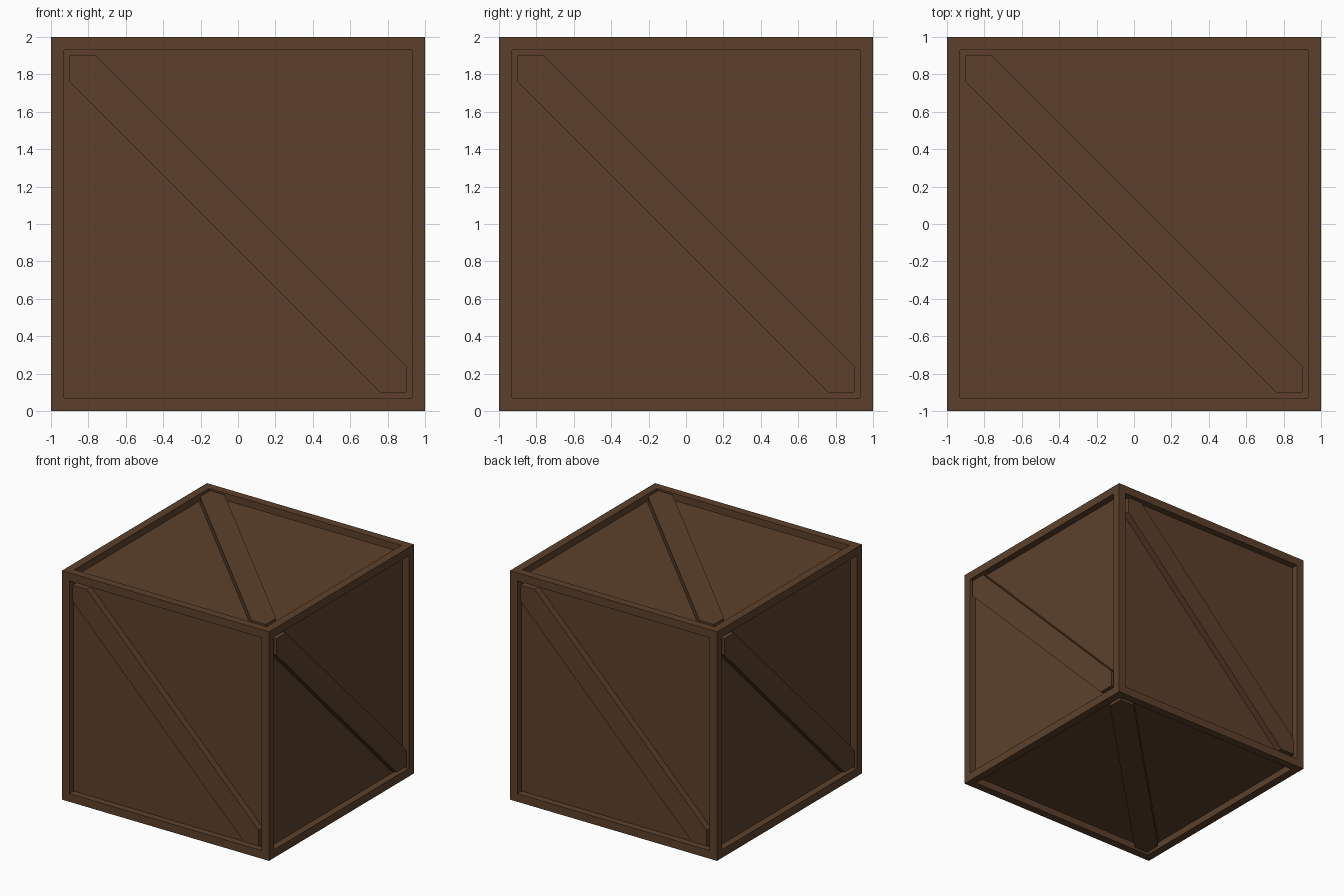
import bpy, bmesh, math
from mathutils import Matrix, Vector

if "Cube" in bpy.data.objects:
    bpy.data.objects.remove(bpy.data.objects["Cube"])

SIZE, FRAME, DEPTH, CUT = 2.0, 0.10, 0.06, 0.14
H = SIZE / 2
IN = H - FRAME

wood = bpy.data.materials.new("brown_wood")
wood.diffuse_color = (0.107, 0.051, 0.024, 1)
wood.use_nodes = True
wood.node_tree.nodes["Principled BSDF"].inputs["Base Color"].default_value = wood.diffuse_color


def add_object(name, bm):
    bmesh.ops.recalc_face_normals(bm, faces=bm.faces[:])
    mesh = bpy.data.meshes.new(name)
    bm.to_mesh(mesh)
    bm.free()
    mesh.materials.append(wood)
    obj = bpy.data.objects.new(name, mesh)
    bpy.context.collection.objects.link(obj)
    return obj


# crate body: a cube whose six faces are inset and sunk to leave the frame
bm = bmesh.new()
bmesh.ops.create_cube(bm, size=SIZE, matrix=Matrix.Translation((0, 0, H)))
panels = bm.faces[:]
bmesh.ops.inset_individual(bm, faces=panels, thickness=FRAME)
for face in panels:
    shift = -face.normal * DEPTH
    new = bmesh.ops.extrude_discrete_faces(bm, faces=[face])["faces"][0]
    bmesh.ops.translate(bm, verts=new.verts[:], vec=shift)
add_object("crate_body", bm)

# diagonal braces: upper left to lower right on every side, ends cut to the corners
profile = [(-IN, IN), (-IN, IN - CUT), (IN - CUT, -IN),
           (IN, -IN), (IN, CUT - IN), (CUT - IN, IN)]
sides = {
    "front": Matrix.Identity(4),
    "right": Matrix.Rotation(math.pi / 2, 4, "Z"),
    "back": Matrix.Rotation(math.pi, 4, "Z"),
    "left": Matrix.Rotation(-math.pi / 2, 4, "Z"),
    "top": Matrix.Rotation(-math.pi / 2, 4, "X"),
    "bottom": Matrix.Rotation(math.pi / 2, 4, "X"),
}
for side, turn in sides.items():
    bm = bmesh.new()
    base = bm.faces.new([bm.verts.new((x, DEPTH - H, z)) for x, z in profile])
    out = bmesh.ops.extrude_face_region(bm, geom=[base])["geom"]
    verts = [g for g in out if isinstance(g, bmesh.types.BMVert)]
    bmesh.ops.translate(bm, verts=verts, vec=Vector((0, -DEPTH, 0)))
    bm.transform(Matrix.Translation((0, 0, H)) @ turn)
    add_object(side + "_brace", bm)
